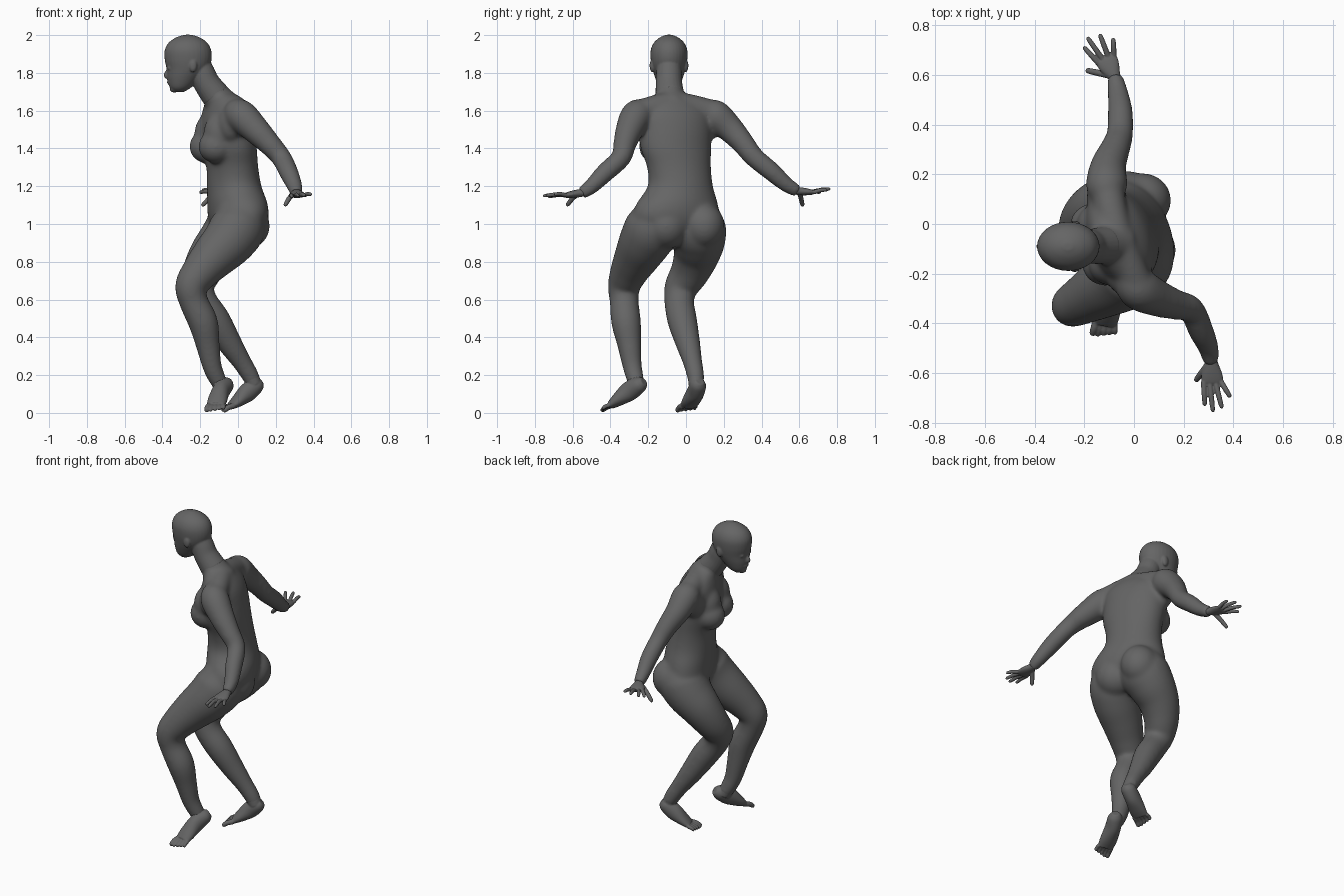
import bpy, bmesh, math
from mathutils import Vector, Matrix

cube = bpy.data.objects.get("Cube")
if cube:
    bpy.data.objects.remove(cube, do_unlink=True)

grey = bpy.data.materials.new("dark_grey")
grey.use_nodes = True
COLOUR = (0.13, 0.13, 0.13, 1)
grey.diffuse_color = COLOUR
bsdf = next(n for n in grey.node_tree.nodes if n.type == 'BSDF_PRINCIPLED')
bsdf.inputs["Base Color"].default_value = COLOUR
bsdf.inputs["Roughness"].default_value = 0.6


def spline(pts, steps):
    """Catmull-Rom curve through rows of numbers."""
    p = [pts[0]] + list(pts) + [pts[-1]]
    out = []
    for i in range(1, len(p) - 2):
        for s in range(steps):
            t = s / steps
            out.append([0.5 * (2 * b + (c - a) * t + (2 * a - 5 * b + 4 * c - d) * t * t
                               + (3 * b - a - 3 * c + d) * t ** 3)
                        for a, b, c, d in zip(p[i - 1], p[i], p[i + 1], p[i + 2])])
    return out + [list(pts[-1])]


def loft(bm, rings, side=(1, 0, 0), level=False, n=24, steps=5):
    """Elliptical tube: ring = x, y, z, radius along side [, other radius]."""
    rows = spline([r if len(r) == 5 else (*r, r[3]) for r in rings], steps)
    loops = []
    for i, (x, y, z, w, h) in enumerate(rows):
        a, b = rows[max(i - 1, 0)], rows[min(i + 1, len(rows) - 1)]
        axis = Vector((0, 0, 1)) if level else (Vector(b[:3]) - Vector(a[:3])).normalized()
        s = Vector(side)
        s = (s - axis * s.dot(axis)).normalized()
        u = axis.cross(s)
        c = Vector((x, y, z))
        loops.append([bm.verts.new(c + s * w * math.cos(k * math.tau / n)
                                   + u * h * math.sin(k * math.tau / n)) for k in range(n)])
    for lo, hi in zip(loops, loops[1:]):
        for k in range(n):
            bm.faces.new((lo[k], lo[(k + 1) % n], hi[(k + 1) % n], hi[k]))
    bm.faces.new(loops[0][::-1])
    bm.faces.new(loops[-1])


def ball(bm, centre, radii):
    m = Matrix.Translation(centre) @ Matrix.Diagonal((*radii, 1))
    bmesh.ops.create_uvsphere(bm, u_segments=24, v_segments=16, radius=1, matrix=m)


def digit(bm, base, tip, r):
    """Finger or toe, slightly arched, with a rounded end."""
    a, b = Vector(base), Vector(tip)
    mid = a.lerp(b, 0.5) + Vector((0, 0, r * 0.35))
    loft(bm, [(*a, r), (*mid, r * 0.95), (*a.lerp(b, 0.9), r * 0.8), (*b, r * 0.3)],
         side=(0.62, 0.35, 0.7), n=12, steps=4)


def finish(name, bm, voxel, smooth):
    """Fuse the overlapping volumes into one smooth skin."""
    bmesh.ops.recalc_face_normals(bm, faces=bm.faces)
    me = bpy.data.meshes.new(name)
    bm.to_mesh(me)
    bm.free()
    me.materials.append(grey)
    ob = bpy.data.objects.new(name, me)
    bpy.context.collection.objects.link(ob)
    for p in me.polygons:
        p.use_smooth = True
    rm = ob.modifiers.new("fuse", 'REMESH')
    rm.mode = 'VOXEL'
    rm.voxel_size = voxel
    rm.use_smooth_shade = True
    sm = ob.modifiers.new("soften", 'SMOOTH')
    sm.factor = 0.5
    sm.iterations = smooth


# Limb and neck paths shared by neighbouring parts
NECK = [(-0.06, -0.075, 1.61, 0.09), (-0.118, -0.085, 1.68, 0.077),
        (-0.165, -0.09, 1.745, 0.07), (-0.19, -0.09, 1.80, 0.068),
        (-0.215, -0.09, 1.86, 0.062)]
LEFT_LEG = [(0.015, -0.14, 1.09, 0.11), (0.0, -0.172, 0.99, 0.147), (-0.045, -0.212, 0.915, 0.141),
            (-0.125, -0.258, 0.83, 0.122), (-0.2, -0.302, 0.745, 0.101),
            (-0.247, -0.328, 0.67, 0.087), (-0.235, -0.327, 0.59, 0.077),
            (-0.185, -0.317, 0.48, 0.079), (-0.16, -0.3, 0.36, 0.064),
            (-0.138, -0.285, 0.25, 0.052), (-0.112, -0.27, 0.185, 0.047),
            (-0.088, -0.258, 0.14, 0.04)]
RIGHT_LEG = [(0.0, 0.05, 1.09, 0.11), (-0.022, 0.062, 0.985, 0.148), (-0.07, 0.068, 0.915, 0.141),
             (-0.14, 0.055, 0.835, 0.122), (-0.192, 0.02, 0.745, 0.104),
             (-0.214, -0.025, 0.665, 0.09), (-0.187, -0.036, 0.59, 0.079),
             (-0.118, -0.02, 0.49, 0.079), (-0.045, 0.01, 0.37, 0.066),
             (0.02, 0.035, 0.27, 0.052), (0.063, 0.05, 0.2, 0.047), (0.086, 0.054, 0.15, 0.04)]

# Body: torso, neck base, arms and legs
body = bmesh.new()
yaw = math.radians(20)
across = (math.sin(yaw), -math.cos(yaw), 0)
loft(body, [(-0.01, -0.03, 0.91, 0.08, 0.07), (-0.005, -0.04, 0.95, 0.16, 0.11),
            (0.0, -0.05, 1.02, 0.232, 0.143), (-0.002, -0.048, 1.1, 0.226, 0.15),
            (-0.02, -0.03, 1.2, 0.177, 0.14), (-0.03, -0.037, 1.3, 0.174, 0.132),
            (-0.043, -0.053, 1.4, 0.193, 0.135), (-0.057, -0.057, 1.5, 0.2, 0.134),
            (-0.063, -0.062, 1.58, 0.2, 0.117), (-0.074, -0.07, 1.64, 0.16, 0.092),
            (-0.09, -0.08, 1.69, 0.085, 0.065)], side=across, level=True, n=32)
# shoulder yoke and neck base
loft(body, [(0.015, -0.25, 1.59, 0.066), (-0.022, -0.16, 1.618, 0.066), (-0.06, -0.07, 1.635, 0.066),
            (-0.09, 0.04, 1.618, 0.066), (-0.107, 0.14, 1.59, 0.066)])
loft(body, NECK[:3], side=(0, 1, 0))
# breasts with a slope up to the chest, and the armpit folds
for x, y in [(-0.115, -0.16), (-0.163, -0.005)]:
    ball(body, (x, y, 1.41), (0.095, 0.089, 0.09))
    ball(body, (x + 0.02, y, 1.48), (0.088, 0.088, 0.11))
for c in [(-0.035, -0.215, 1.53), (-0.12, 0.105, 1.53)]:
    ball(body, c, (0.072, 0.072, 0.1))
# buttocks
ball(body, (0.047, -0.105, 0.99), (0.122, 0.12, 0.123))
ball(body, (0.035, 0.095, 0.99), (0.115, 0.11, 0.12))
# arms
loft(body, [(-0.025, -0.2, 1.6, 0.06), (0.015, -0.258, 1.575, 0.085), (0.097, -0.3, 1.495, 0.074),
            (0.17, -0.325, 1.42, 0.061), (0.23, -0.345, 1.35, 0.054), (0.27, -0.43, 1.27, 0.051),
            (0.30, -0.5, 1.2, 0.042), (0.31, -0.555, 1.162, 0.034)], side=(0.3, -0.3, 1))
loft(body, [(-0.1, 0.1, 1.6, 0.06), (-0.109, 0.153, 1.575, 0.084), (-0.104, 0.23, 1.507, 0.073),
            (-0.077, 0.3, 1.43, 0.061), (-0.057, 0.36, 1.355, 0.054), (-0.055, 0.45, 1.28, 0.051),
            (-0.065, 0.53, 1.21, 0.042), (-0.078, 0.592, 1.173, 0.034)])
# legs
for leg in (LEFT_LEG, RIGHT_LEG):
    loft(body, leg, side=(0, 1, 0))
finish("body", body, 0.008, 34)

# Head and neck with nose, lips, chin, eyelids and ears
head = bmesh.new()
HY = -0.09
loft(head, NECK[1:], side=(0, 1, 0))
loft(head, [(-0.312, HY, 1.698, 0.022, 0.022), (-0.305, HY, 1.722, 0.05, 0.056),
            (-0.288, HY, 1.77, 0.072, 0.086), (-0.268, HY, 1.82, 0.088, 0.11),
            (-0.264, HY, 1.87, 0.097, 0.124), (-0.265, HY, 1.92, 0.097, 0.123),
            (-0.265, HY, 1.96, 0.08, 0.102), (-0.265, HY, 1.988, 0.048, 0.062),
            (-0.265, HY, 2.002, 0.014, 0.018)], side=(0, 1, 0), level=True, n=32)
loft(head, [(-0.362, HY, 1.84, 0.009), (-0.371, HY, 1.81, 0.011),
            (-0.38, HY, 1.787, 0.014), (-0.366, HY, 1.772, 0.01)], side=(0, 1, 0), n=12)
ball(head, (-0.362, HY, 1.75), (0.014, 0.024, 0.011))
ball(head, (-0.338, HY, 1.714), (0.024, 0.026, 0.018))
for s in (-1, 1):
    ball(head, (-0.357, HY + s * 0.034, 1.825), (0.017, 0.018, 0.012))
    ball(head, (-0.238, HY + s * 0.089, 1.838), (0.021, 0.014, 0.034))
finish("head", head, 0.005, 5)


# Hands: palm, four fingers and a thumb
def hand(name, wrist, knuckle, axis, tips, thumb):
    bm = bmesh.new()
    w, k, a = Vector(wrist), Vector(knuckle), Vector(axis)
    loft(bm, [(*w.lerp(k, -0.35), 0.02, 0.018), (*w.lerp(k, 0.1), 0.027, 0.021),
              (*w.lerp(k, 0.6), 0.041, 0.019), (*k, 0.044, 0.014),
              (*w.lerp(k, 1.12), 0.034, 0.008)], side=axis)
    for i, tip in enumerate(tips):
        digit(bm, k + a * (0.035 - i * 0.0233), tip, 0.0115)
    digit(bm, w.lerp(k, 0.25) - a * 0.018, thumb, 0.014)
    finish(name, bm, 0.0035, 2)


hand("left_hand", (0.31, -0.55, 1.165), (0.315, -0.635, 1.152), (1, 0, 0),
     [(0.388, -0.697, 1.158), (0.354, -0.742, 1.152), (0.318, -0.757, 1.15),
      (0.285, -0.732, 1.145)], (0.247, -0.632, 1.097))
hand("right_hand", (-0.077, 0.588, 1.175), (-0.112, 0.662, 1.168), (0.9, 0.43, 0),
     [(-0.084, 0.748, 1.182), (-0.138, 0.764, 1.187), (-0.189, 0.752, 1.182),
      (-0.203, 0.713, 1.168)], (-0.193, 0.618, 1.095))


# Feet: ankle, heel to ball, then five toes with the big toe on the inner side
def foot(name, leg, rings, toe_tip, inner):
    bm = bmesh.new()
    tip, ball_end = Vector(toe_tip), Vector(rings[-1][:3])
    d = tip - ball_end
    side = Vector((d.y, -d.x, 0)).normalized() * inner
    loft(bm, [(*leg[-3][:3], 0.036), (*leg[-2][:3], 0.042), leg[-1]], side=(0, 1, 0))
    loft(bm, rings, side=side)
    for i in range(5):
        off = side * (0.036 - i * 0.0195)
        r = 0.016 if i == 0 else 0.0115
        digit(bm, ball_end + off, tip + off * 1.15 - d * (0.13 * max(i - 1, 0)), r)
    finish(name, bm, 0.004, 6)


foot("left_foot", LEFT_LEG,
     [(-0.048, -0.222, 0.165, 0.024), (-0.063, -0.245, 0.15, 0.043),
      (-0.09, -0.3, 0.115, 0.046, 0.052), (-0.108, -0.36, 0.07, 0.052, 0.036),
      (-0.117, -0.4, 0.04, 0.049, 0.021)], (-0.128, -0.456, 0.011), 1)
foot("right_foot", RIGHT_LEG,
     [(0.118, 0.074, 0.168, 0.024), (0.099, 0.065, 0.15, 0.043),
      (0.05, 0.05, 0.108, 0.046, 0.05), (0.0, 0.028, 0.065, 0.051, 0.034),
      (-0.036, 0.014, 0.037, 0.048, 0.02)], (-0.094, -0.01, 0.01), -1)
